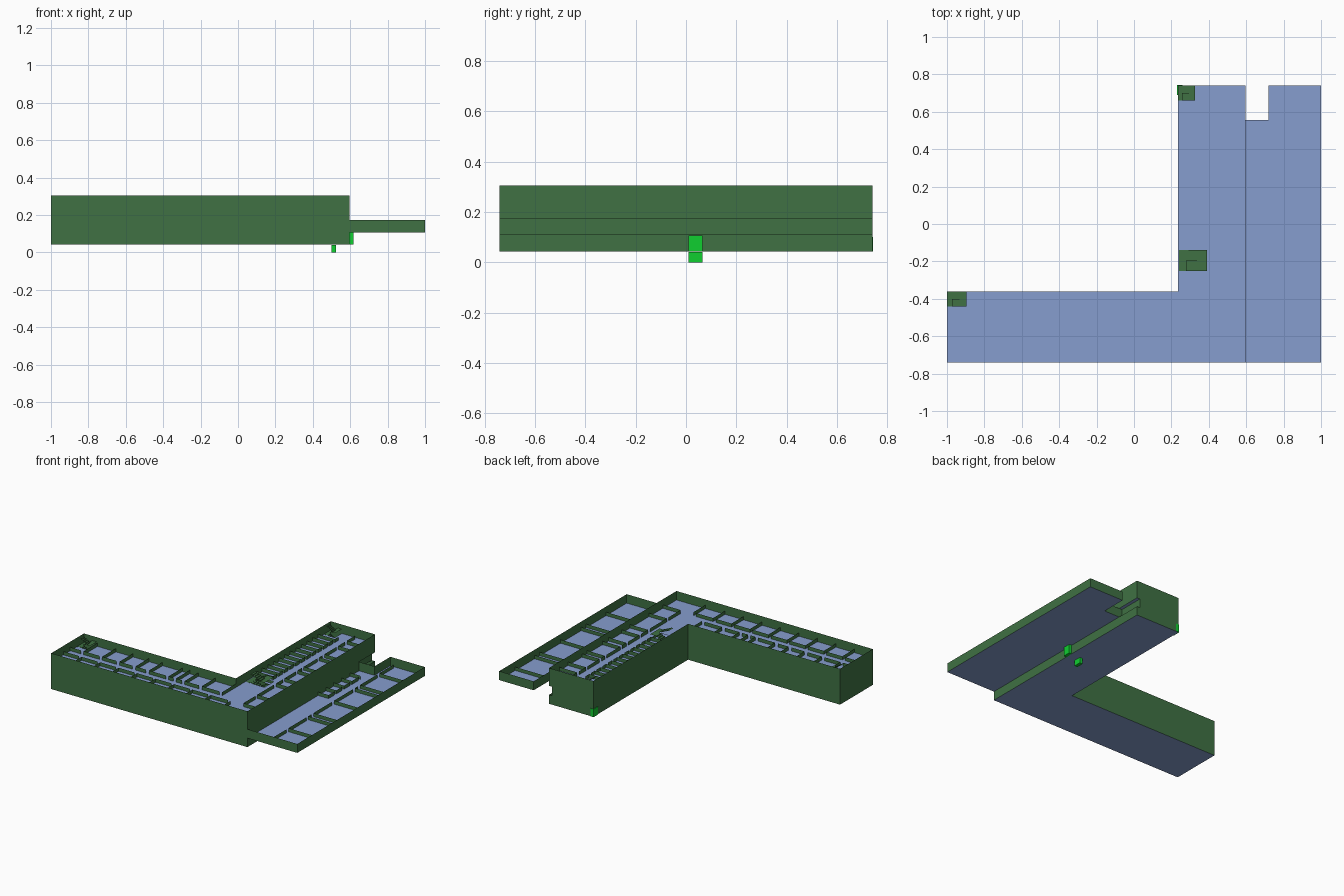
import bpy, bmesh

if "Cube" in bpy.data.objects:
    bpy.data.objects.remove(bpy.data.objects["Cube"])


def material(name, rgb):
    m = bpy.data.materials.new(name)
    m.diffuse_color = (*rgb, 1)
    m.use_nodes = True
    m.node_tree.nodes["Principled BSDF"].inputs["Base Color"].default_value = m.diffuse_color
    return m


BLUE = material("floor blue", (0.24, 0.34, 0.62))
GREEN = material("wall green", (0.05, 0.165, 0.056))
BRIGHT = material("entrance green", (0.005, 0.62, 0.03))

Z0, H = 0.042, 0.0658          # ground floor level, storey height
LOW = 0.026                    # height of the inner partitions
STAIRS = [(0.235, 0.325, 0.66, 0.74), (0.24, 0.39, -0.25, -0.14), (-1.0, -0.895, -0.44, -0.36)]


def build(name, quads, mat):
    bm = bmesh.new()
    for q in quads:
        bm.faces.new([bm.verts.new(p) for p in q])
    bmesh.ops.remove_doubles(bm, verts=bm.verts, dist=0.0002)
    me = bpy.data.meshes.new(name)
    bm.to_mesh(me)
    bm.free()
    me.materials.append(mat)
    ob = bpy.data.objects.new(name, me)
    bpy.context.collection.objects.link(ob)
    return ob


def wall(a, b, z, h):
    return [(*a, z), (*b, z), (*b, z + h), (*a, z + h)]


def outline(pts, z, h):
    return [wall(pts[i - 1], pts[i], z, h) for i in range(len(pts))]


def inside(x, y, r):
    return r[0] < x < r[1] and r[2] < y < r[3]


def slab(rects, holes, z):
    """Flat floor made of the union of rects minus the stair holes."""
    xs = sorted({v for r in rects + holes for v in r[:2]})
    ys = sorted({v for r in rects + holes for v in r[2:]})
    out = []
    for x0, x1 in zip(xs, xs[1:]):
        for y0, y1 in zip(ys, ys[1:]):
            cx, cy = (x0 + x1) / 2, (y0 + y1) / 2
            if any(inside(cx, cy, r) for r in rects) and not any(inside(cx, cy, h) for h in holes):
                out.append([(x0, y0, z), (x1, y0, z), (x1, y1, z), (x0, y1, z)])
    return out


def corridor(fixed, start, stops, axis, z, gap=0.022):
    """Partition line with a doorway before each stop."""
    out, a = [], start
    for s in stops:
        p, q = a, s - gap
        ends = ((p, fixed), (q, fixed)) if axis == "x" else ((fixed, p), (fixed, q))
        out.append(wall(*ends, z, LOW))
        a = s
    return out


def stair(r, z):
    """Dog-leg stair: one flight each way with landings at both ends."""
    x0, x1, y0, y1 = r
    ym, n, m = (y0 + y1) / 2, 5, (x1 - x0) * 0.25
    out = []

    def flat(a, b, c, d, h):
        out.append([(a, c, h), (b, c, h), (b, d, h), (a, d, h)])
    for k, (ya, yb) in enumerate(((ym, y1), (y0, ym))):
        step = (x1 - x0 - 2 * m) / n
        for i in range(n):
            xa = x0 + m + i * step if k == 0 else x1 - m - i * step
            xb = xa + step * (1 - 2 * k)
            zb = z + k * H / 2 + i * H / 2 / n
            zt = zb + H / 2 / n
            out.append([(xa, ya, zb), (xa, yb, zb), (xa, yb, zt), (xa, ya, zt)])
            flat(min(xa, xb), max(xa, xb), ya, yb, zt)
    flat(x1 - m, x1, y0, y1, z + H / 2)
    flat(x0, x0 + m, y0, y1, z + 0.001)
    return out


# L-shaped main building, four storeys
MAIN = [(-1, -0.74), (0.595, -0.74), (0.595, 0.74), (0.235, 0.74), (0.235, -0.36), (-1, -0.36)]
RECESS = [(-1, -0.74), (0.595, -0.74), (0.595, 0.555), (0.57, 0.555), (0.57, 0.74),
          (0.235, 0.74), (0.235, -0.36), (-1, -0.36)]
NORTH = [-0.89, -0.74, -0.6, -0.47, -0.36, -0.2, -0.14, -0.07, 0.07, 0.235]
SOUTH = [-0.85, -0.7, -0.55, -0.4, -0.25, -0.1, 0.05, 0.2, 0.36]
WEST = [-0.12 + 0.065 * i for i in range(13)]
EAST = [-0.58, -0.42, -0.2, -0.1, 0.05, 0.12, 0.3, 0.36, 0.52, 0.62, 0.74]

for s in range(4):
    z = Z0 + s * H
    right = 0.57 if s == 1 else 0.595
    rects = [(-1, 0.595, -0.74, -0.36), (0.235, 0.595, -0.36, 0.555), (0.235, right, 0.555, 0.74)]
    build(f"floor_{s + 1}", slab(rects, STAIRS if s else [], z), BLUE)
    build(f"outer_walls_{s + 1}", outline(RECESS if s == 1 else MAIN, z, H), GREEN)
    q = corridor(-0.52, -1, NORTH, "x", z) + corridor(-0.6, -1, SOUTH, "x", z)
    q += corridor(0.37, -0.12, WEST[1:], "y", z) + corridor(0.45, -0.6, EAST, "y", z)
    q += [wall((x, -0.52), (x, -0.36), z, LOW) for x in NORTH]
    q += [wall((x, -0.74), (x, -0.6), z, LOW) for x in SOUTH]
    q += [wall((0.235, y), (0.37, y), z, LOW) for y in WEST[:-1]]
    q += [wall((0.45, y), (right, y), z, LOW) for y in EAST[:-1]]
    build(f"partitions_{s + 1}", q, GREEN)
    for i, r in enumerate(STAIRS):
        # the top flight stays just below the wall top
        build(f"stair_{i + 1}_storey_{s + 1}", stair(r, z - (0.0005 if s == 3 else 0)), GREEN)

# single-storey east wing, level with the second storey
z = Z0 + H
build("east_wing_floor", slab([(0.595, 1, -0.74, 0.555), (0.72, 1, 0.555, 0.74)], [], z), BLUE)
build("east_wing_walls", outline([(0.595, -0.74), (1, -0.74), (1, 0.74), (0.72, 0.74),
                                  (0.72, 0.555), (0.595, 0.555)], z, H), GREEN)
rooms = [-0.5, -0.27, -0.21, 0.03, 0.27, 0.33, 0.555, 0.74]
q = corridor(0.76, -0.74, rooms, "y", z)
q += [wall((0.76, y), (1, y), z, LOW) for y in rooms[:-1]]
small = [0.08, 0.17, 0.26, 0.35, 0.45]
q += corridor(0.68, 0.08, small[1:], "y", z) + [wall((0.595, y), (0.68, y), z, LOW) for y in small]
build("east_wing_partitions", q, GREEN)


# bright entrance markers
def box(name, x0, x1, y0, y1, z0, z1):
    base = [(x0, y0), (x1, y0), (x1, y1), (x0, y1)]
    build(name, outline(base, z0, z1 - z0) + [[(*p, z1) for p in base],
                                             [(*p, z0) for p in reversed(base)]], BRIGHT)


box("east_entrance", 0.592, 0.617, 0.01, 0.065, 0.042, 0.107)
box("lower_entrance", 0.5, 0.525, 0.01, 0.065, 0.0, 0.041)
box("north_entrance", 0.231, 0.258, 0.69, 0.743, 0.042, 0.1)
